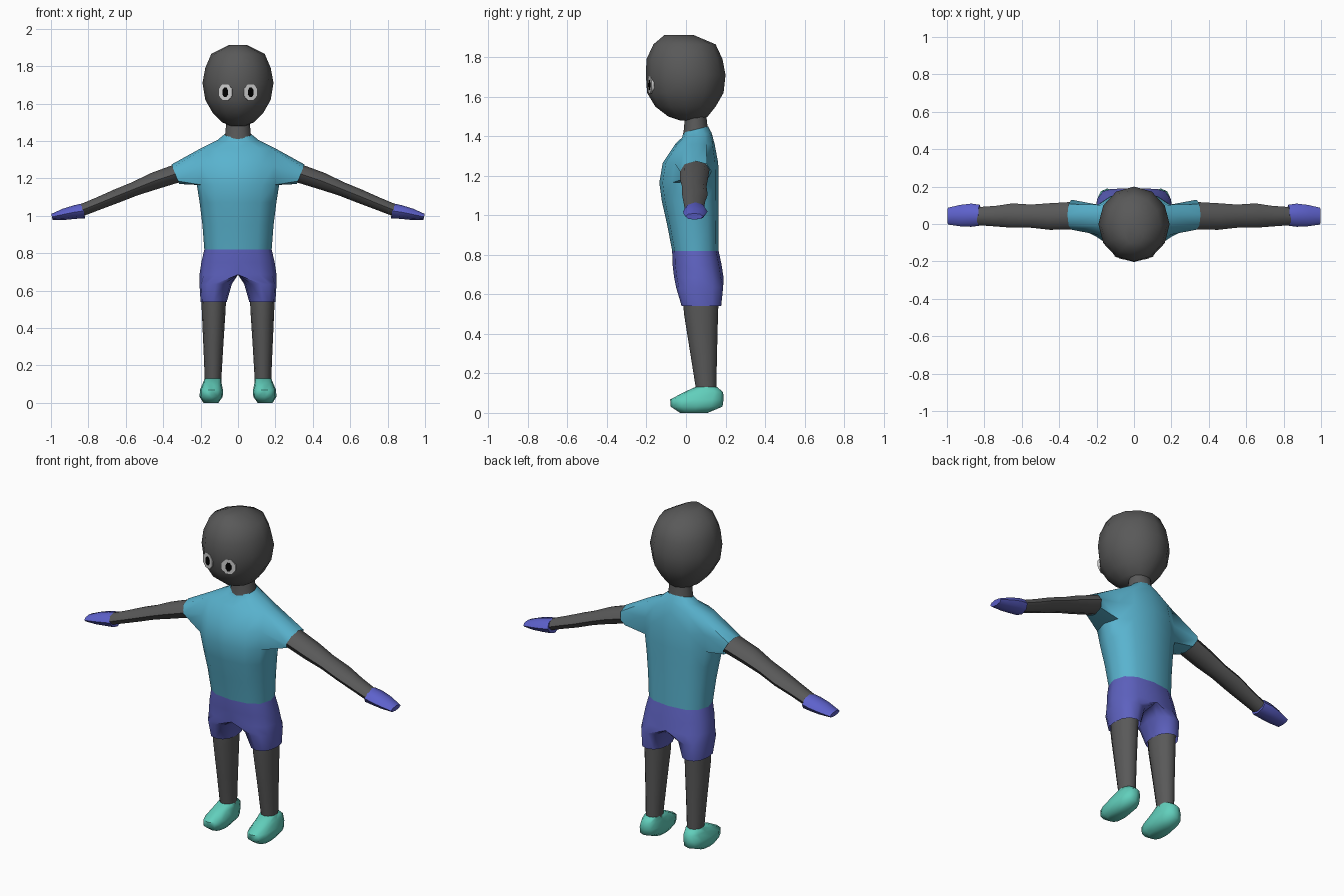
import bpy, bmesh
from math import sin, cos, radians, copysign
from mathutils import Vector

if "Cube" in bpy.data.objects:
    bpy.data.objects.remove(bpy.data.objects["Cube"])

SKIN, SHIRT, SHORTS = (.1, .1, .1), (.1, .45, .62), (.11, .12, .52)
SHOE, GLOVE, BLACK = (.12, .62, .5), (.11, .12, .6), (0, 0, 0)
mats = {}


def power(t, p):
    return copysign(abs(t) ** p, t) if abs(t) > 1e-6 else 0.0


def oval(c, u, v, n=8, start=-135, p=1.0):
    """Closed ring of n points around c, spanned by u and v."""
    c, u, v = Vector(c), Vector(u), Vector(v)
    angles = [radians(start + 360 * k / n) for k in range(n)]
    return [c + u * power(cos(a), p) + v * power(sin(a), p) for a in angles]


def level(z, x0, x1, y0, y1, n=12, p=1.0):
    """Horizontal ring filling a rectangle; its first point faces front."""
    return oval(((x0 + x1) / 2, (y0 + y1) / 2, z), ((x1 - x0) / 2, 0, 0),
                (0, (y1 - y0) / 2, 0), n, -90, p)


def half(z, w, y0, y1, p=.8, tilt=0):
    """Right half of a level ring, flattened onto the mirror plane."""
    ring = level(z, -w, w, y0, y1, 12, p)
    return [Vector((max(0, q.x), q.y, q.z + tilt * (q.y - (y0 + y1) / 2))) for q in ring]


def part(name, lofts, color=None, cap=True, mirror=False, skip=()):
    """Skin each list of rings, weld them, and mirror if asked."""
    bm = bmesh.new()
    for li, rings in enumerate(lofts):
        rows = [[bm.verts.new(q) for q in r] for r in rings]
        n = len(rows[0])
        for i in range(len(rows) - 1):
            for k in range(n):
                quad = (rows[i][k], rows[i][(k + 1) % n],
                        rows[i + 1][(k + 1) % n], rows[i + 1][k])
                inside = mirror and all(abs(v.co.x) < 1e-5 for v in quad)
                if not inside and (li, i, k) not in skip:
                    bm.faces.new(quad)
        if cap:
            bm.faces.new(rows[0])
            bm.faces.new(rows[-1])
    bmesh.ops.remove_doubles(bm, verts=bm.verts, dist=1e-4)
    loose = [v for v in bm.verts if not v.link_faces]
    bmesh.ops.delete(bm, geom=loose, context='VERTS')
    bmesh.ops.recalc_face_normals(bm, faces=bm.faces)
    me = bpy.data.meshes.new(name)
    bm.to_mesh(me)
    bm.free()
    me.shade_smooth()
    me.set_sharp_from_angle(angle=radians(60))
    ob = bpy.data.objects.new(name, me)
    bpy.context.collection.objects.link(ob)
    if color is not None:
        if color not in mats:
            mats[color] = bpy.data.materials.new("color_%d" % len(mats))
            mats[color].diffuse_color = (*color, 1)
        me.materials.append(mats[color])
    if mirror:
        ob.modifiers.new("mirror", 'MIRROR').use_clip = True
    return ob


# Head and neck
head = [(1.48, .04, -.03, .08), (1.5, .085, -.09, .11), (1.55, .135, -.155, .15),
        (1.62, .175, -.197, .19), (1.71, .19, -.203, .2), (1.79, .175, -.2, .185),
        (1.865, .143, -.165, .15), (1.912, .05, -.11, .04)]
part("head", [[level(z, -w, w, a, b) for z, w, a, b in head]], SKIN)
neck = [(1.38, .08, -.02, .12), (1.44, .068, -.01, .11), (1.53, .06, -.005, .1)]
part("neck", [[level(z, -w, w, a, b) for z, w, a, b in neck]], SKIN)

# Eyes: flat discs turned outward with the face
turn = radians(16)
side, out = Vector((cos(turn), sin(turn), 0)), Vector((sin(turn), -cos(turn), 0))


def disc(name, rx, rz, depth, color):
    c = Vector((.067, -.181, 1.66))
    part(name, [[oval(c + out * d, side * rx, (0, 0, rz), 8, 22.5)
                 for d in (-.01, depth)]], color, mirror=True)


disc("eye", .042, .046, .004, (.6, .6, .6))
disc("pupil", .017, .027, .006, BLACK)

# Shirt: half torso with an armhole, sleeve welded into it
torso = [half(*r) for r in [
    (.82, .18, -.07, .165), (.95, .19, -.095, .165), (1.07, .205, -.122, .165),
    (1.165, .22, -.135, .165), (1.265, .215, -.118, .163), (1.36, .2, -.055, .145),
    (1.405, .11, -.02, .13, .9, .15), (1.435, .073, -.012, .112, 1, .25)]]
hole = [torso[r][k] for r, k in
        [(3, 2), (3, 3), (3, 4), (4, 4), (5, 4), (5, 3), (5, 2), (4, 2)]]
UP = Vector((.37, 0, .93))


def arm_ring(x, y, z, ry, rz, up=UP):
    return oval((x, y, z), (0, ry, 0), up * rz)


part("shirt", [torso, [hole, arm_ring(.335, .05, 1.222, .08, .056)]], SHIRT, cap=False,
     mirror=True, skip={(0, r, k) for r in (3, 4) for k in (2, 3)})

# Arms and hands
arm = [(.31, .045, 1.232, .074, .05), (.45, .04, 1.185, .071, .046),
       (.55, .042, 1.145, .062, .038), (.65, .045, 1.105, .065, .037),
       (.74, .042, 1.068, .055, .034), (.84, .042, 1.028, .048, .032)]
part("arm", [[arm_ring(*r) for r in arm]], SKIN, mirror=True)
hand = [(.825, .047, 1.026, .056, .04), (.87, .047, 1.02, .062, .036),
        (.93, .045, 1.008, .057, .03), (.995, .042, .994, .045, .016)]
part("hand", [[arm_ring(*r, up=Vector((.2, 0, 1))) for r in hand]], GLOVE, mirror=True)

# Shorts: shared hips splitting into two legs
hips = [half(*r) for r in [(.82, .18, -.07, .165), (.75, .196, -.068, .18),
                           (.685, .206, -.06, .19)]]
cuffs = [level(.635, .033, .206, -.05, .188, p=.85), level(.54, .06, .2, -.022, .178, p=.9)]
part("shorts", [hips + cuffs], SHORTS, cap=False, mirror=True)

# Legs
leg = [(.57, .064, .195, -.015, .165), (.5, .066, .194, -.01, .162),
       (.3, .079, .185, .022, .157), (.11, .09, .177, .052, .153)]
part("leg", [[level(*r) for r in leg]], SKIN, mirror=True)

# Shoes
shoe = [(0, .105, .185, -.03, .11), (.032, .082, .205, -.078, .185),
        (.068, .08, .204, -.08, .19), (.105, .088, .188, -.01, .188),
        (.13, .09, .178, .045, .158)]
part("shoe", [[level(*r, p=.8) for r in shoe]], SHOE, mirror=True)

for m in bpy.data.materials:
    if m.users and not m.is_grease_pencil:
        m.use_nodes = True
        m.node_tree.nodes["Principled BSDF"].inputs["Base Color"].default_value = m.diffuse_color
